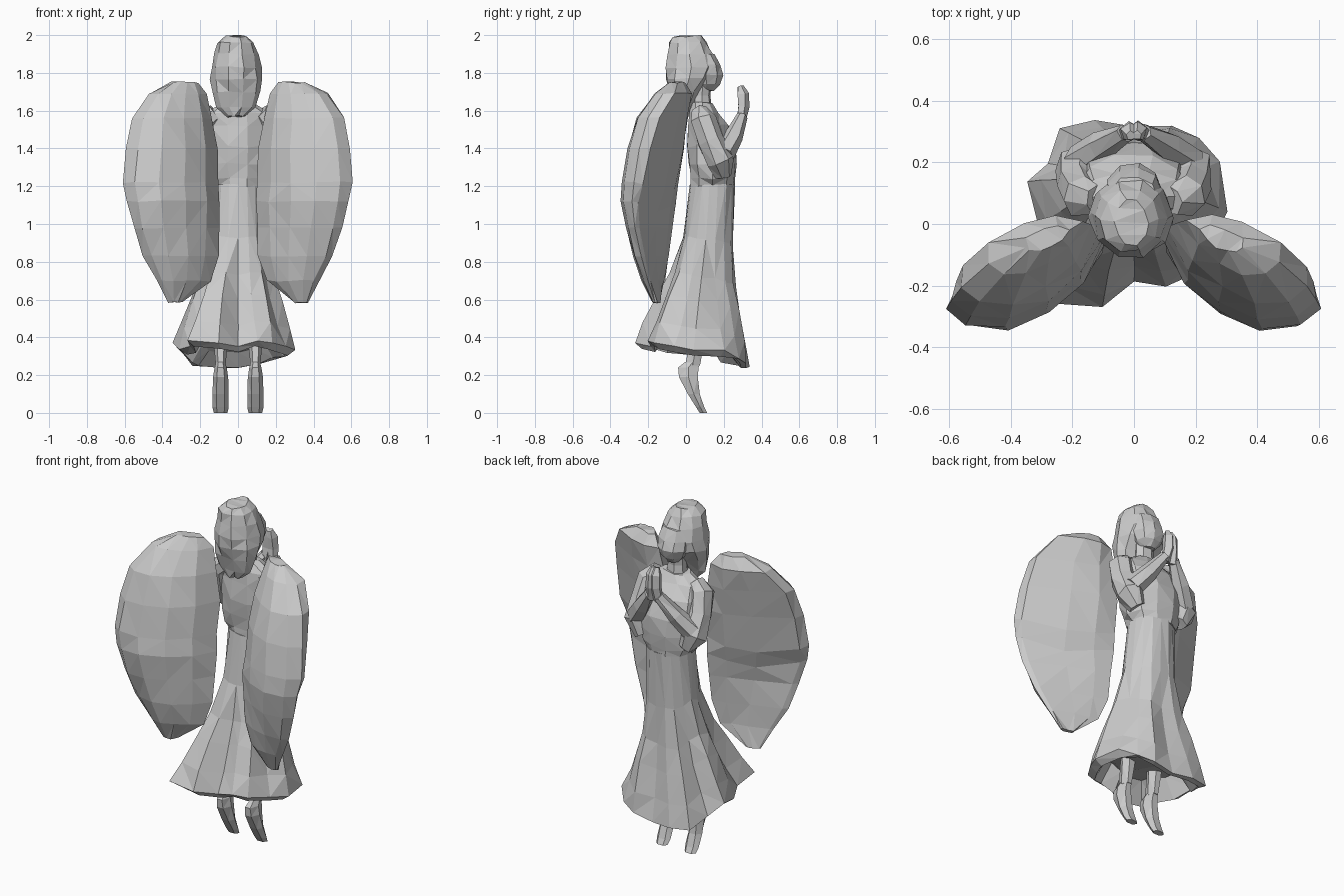
import bpy, bmesh, math, random
from mathutils import Vector

random.seed(4)


def loft(name, rings, jitter=0.0):
    """Skin equal-length rings of points, cap both ends, keep flat facets."""
    bm = bmesh.new()
    rows = []
    for ring in rings:
        rows.append([bm.verts.new(Vector(p) + Vector([random.uniform(-jitter, jitter) for _ in range(3)]))
                     for p in ring])
    n = len(rows[0])
    for a, b in zip(rows, rows[1:]):
        for i in range(n):
            j = (i + 1) % n
            bm.faces.new((a[i], a[j], b[j], b[i]))
    bm.faces.new(rows[0])
    bm.faces.new(rows[-1])
    bmesh.ops.triangulate(bm, faces=bm.faces[:])
    bmesh.ops.recalc_face_normals(bm, faces=bm.faces[:])
    me = bpy.data.meshes.new(name)
    bm.to_mesh(me)
    bm.free()
    ob = bpy.data.objects.new(name, me)
    bpy.context.collection.objects.link(ob)
    return ob


def ovals(rows, n, cx=0.0):
    """Horizontal oval rings from (z, half width, back y, front y)."""
    out = []
    for z, rx, y0, y1 in rows:
        out.append([(cx + rx * math.cos(2 * math.pi * i / n),
                     (y0 + y1) / 2 + (y1 - y0) / 2 * math.sin(2 * math.pi * i / n), z) for i in range(n)])
    return out


def limb(name, path, n=6, jitter=0.004):
    """Tube through (x, y, z, radius) points."""
    pts = [Vector(p[:3]) for p in path]
    rings = []
    for k, p in enumerate(pts):
        d = (pts[min(k + 1, len(pts) - 1)] - pts[max(k - 1, 0)]).normalized()
        u = d.cross(Vector((0.3, 1, 0.1))).normalized()
        v = d.cross(u)
        r = path[k][3]
        rings.append([p + r * (math.cos(2 * math.pi * i / n) * u + math.sin(2 * math.pi * i / n) * v)
                      for i in range(n)])
    return loft(name, rings, jitter)


# Skirt: oval waist blended down to an uneven, windblown hem
hem = [(.3, .04, .33), (.28, .2, .33), (.21, .28, .29), (.12, .32, .26), (0, .32, .24), (-.13, .34, .24),
       (-.24, .31, .25), (-.28, .2, .3), (-.35, .14, .37), (-.31, 0, .34), (-.25, -.12, .35),
       (-.27, -.26, .38), (-.1, -.27, .37), (0, -.19, .35), (.1, -.2, .38), (.18, -.17, .37), (.25, -.06, .35)]
n = len(hem)
rings = []
for t, zt, fold in ((0, 0, 0), (.08, .33, .02), (.28, .56, .06), (.5, .7, .08), (.78, .87, .06), (1, 1, 0)):
    ring = []
    for i, (hx, hy, hz) in enumerate(hem):
        a = 2 * math.pi * i / n - .1
        x = (.135 * math.cos(a)) * (1 - t) + hx * t
        y = (.14 + .12 * math.sin(a)) * (1 - t) + hy * t - .02 * math.sin(math.pi * t ** .5)
        s = 1 + (fold if i % 3 == 0 else -fold if i % 3 == 1 else 0)
        ring.append((x * s, .1 + (y - .1) * s, 1.21 + (hz - 1.21) * zt))
    rings.append(ring)
# rolled hem edge and recessed underside
rings.append([(x * .88, .06 + (y - .06) * .88, z - .03 if y < .25 else z) for x, y, z in hem])
rings.append([(x * .65, .06 + (y - .06) * .65, z + .08) for x, y, z in hem])
loft("skirt", rings, .004)

# Bodice with loose blouse drape, and neck
loft("bodice", ovals([(1.2, .135, .02, .26), (1.24, .165, .02, .265), (1.32, .18, .01, .27),
                      (1.41, .18, .005, .27), (1.52, .18, .01, .225), (1.59, .165, .02, .17),
                      (1.64, .08, .03, .14)], 10), .006)
loft("neck", ovals([(1.6, .065, .03, .14), (1.68, .055, .04, .13), (1.78, .06, .04, .14)], 7))

# Head tilted forward, with long hair wrapping round to the back of the neck
loft("face", ovals([(1.9, .08, .02, .155), (1.84, .09, .02, .185), (1.79, .09, .02, .2),
                    (1.74, .07, .03, .185), (1.705, .035, .06, .15)], 9), .004)
loft("hair", ovals([(1.995, .055, -.07, .08), (1.96, .095, -.09, .115), (1.9, .118, -.1, .145),
                    (1.83, .132, -.11, .17), (1.77, .138, -.11, .15), (1.7, .13, -.085, .08),
                    (1.62, .1, -.06, .03), (1.57, .05, -.045, .01)], 10, -.01), .006)

# Wing sections: z, inner x/y, outer x/y, back bulge, front thickness
wing = [(1.75, .21, -.02, .35, -.08, .03, .04), (1.69, .17, .01, .46, -.14, .075, .085),
        (1.56, .14, .0, .55, -.22, .115, .085), (1.4, .11, -.01, .585, -.26, .135, .07),
        (1.22, .1, -.045, .6, -.29, .13, .06), (1.12, .1, -.055, .585, -.295, .13, .03),
        (.98, .1, -.07, .55, -.275, .11, .02), (.83, .105, -.09, .5, -.24, .085, .015),
        (.7, .15, -.115, .43, -.205, .055, .015), (.585, .29, -.14, .37, -.165, .02, .01)]
for side, label in ((1, "right"), (-1, "left")):
    rings = []
    for z, xi, yi, xo, yo, b, f in wing:
        p, q = Vector((xi, yi, z)), Vector((xo, yo, z))
        d = (q - p).normalized()
        nrm = Vector((d.y, -d.x, 0))
        prof = [(0, 0), (.22, .7 * b), (.48, b), (.74, .95 * b), (.94, .45 * b), (1, -.2 * f),
                (.93, -.9 * f), (.5, -.95 * f), (.2, -.7 * f)]
        ring = []
        for u, h in prof:
            v = p.lerp(q, u) + nrm * h
            # layered feathers: lower edge of the thick part sags mid-wing
            dz = -.05 * math.sin(math.pi * u) if h < 0 and 1.1 < z < 1.25 else 0
            ring.append((v.x * side, v.y, v.z + dz))
        rings.append(ring)
    loft(label + "_wing", rings, .005)

    # Draped sleeve, forearm and raised praying hand
    limb(label + "_sleeve", [(side * .12, .08, 1.59, .05), (side * .165, .09, 1.55, .068),
                             (side * .18, .13, 1.44, .075), (side * .175, .18, 1.34, .078),
                             (side * .14, .2, 1.26, .045)], 7, .006)
    limb(label + "_forearm", [(side * .18, .2, 1.37, .06), (side * .11, .25, 1.46, .048),
                              (side * .03, .295, 1.57, .03)])
    limb(label + "_hand", [(side * .025, .29, 1.54, .026), (side * .014, .303, 1.62, .032),
                           (side * .012, .3, 1.69, .032), (side * .01, .288, 1.73, .016)], 5, .002)

    # Leg and downward-pointing foot
    cx = side * .092
    loft(label + "_leg", ovals([(.48, .045, .02, .11), (.36, .036, .01, .1), (.25, .026, -.01, .08)], 6, cx))
    loft(label + "_foot", ovals([(.27, .024, -.01, .085), (.24, .032, -.05, .075), (.19, .04, -.045, .07),
                                 (.1, .043, .005, .078), (.03, .043, .05, .1), (.0, .036, .07, .115)], 6, cx))
